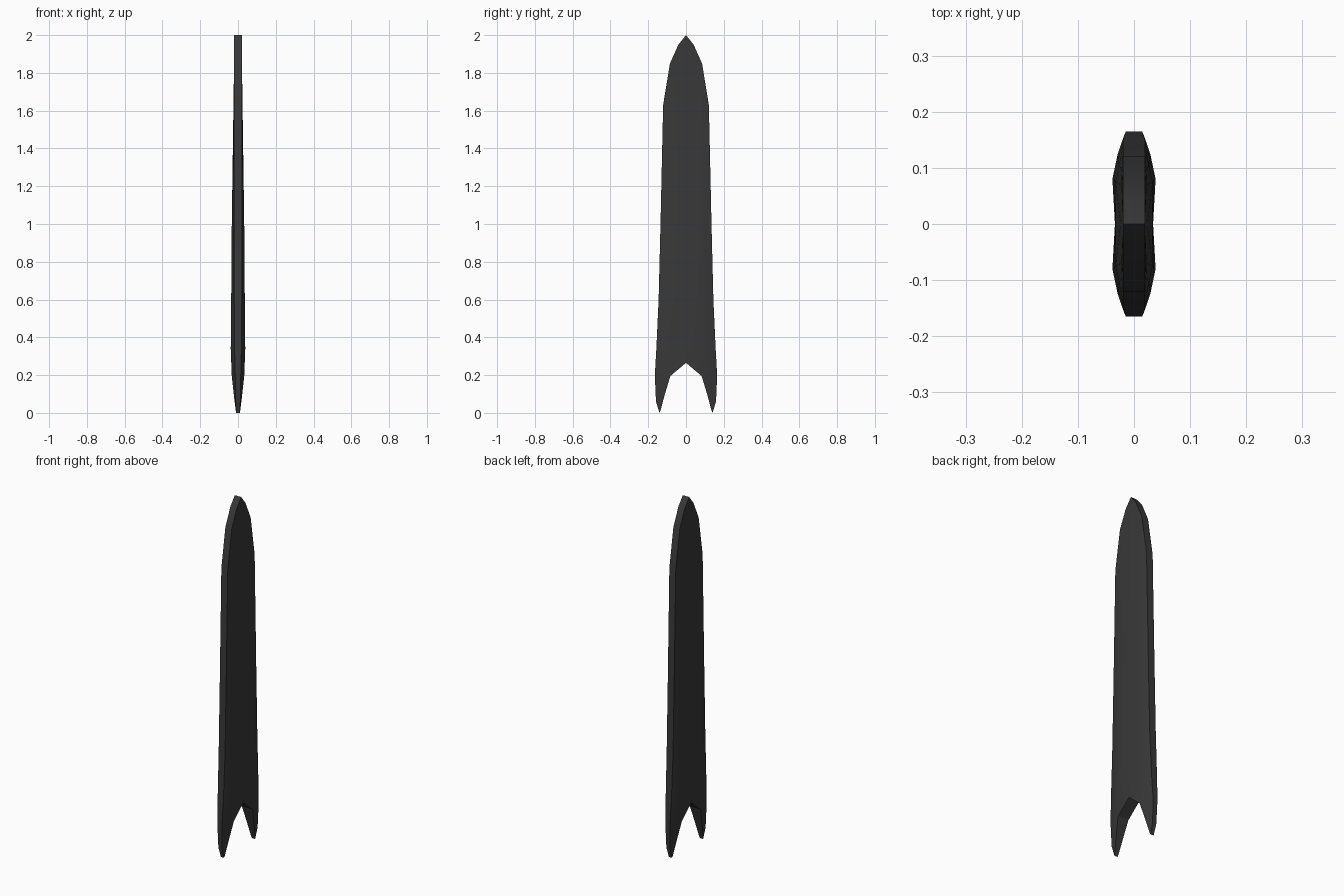
import bpy, bmesh, math

if "Cube" in bpy.data.objects:
    bpy.data.objects.remove(bpy.data.objects["Cube"])

# Half of one broad face: each row runs from the centre line to the outer edge.
# Points are (y, z, half thickness); None means the column is absent.
rows = [
    [(0, 2.0, .02)] * 4,
    [(0, 1.95, .02), (.02, 1.95, .02), (.03, 1.95, .02), (.04, 1.95, .02)],
    [(0, 1.85, .021), (.045, 1.85, .021), (.065, 1.85, .0205), (.085, 1.85, .02)],
    [(0, 1.63, .024), (.07, 1.63, .023), (.095, 1.63, .0215), (.121, 1.63, .02)],
    [(0, 1.0, .033), (.075, 1.0, .033), (.105, 1.0, .027), (.135, 1.0, .02)],
    [(0, .6, .034), (.08, .6, .036), (.115, .6, .029), (.145, .6, .02)],
    [(0, .34, .034), (.08, .34, .0385), (.125, .34, .029), (.157, .34, .018)],
    [(0, .265, .033), (.083, .195, .033), (.13, .2, .026), (.165, .2, .0145)],
    [None, (.113, .095, .022), (.14, .07, .017), (.159, .06, .012)],
    [None, (.135, .012, .012), (.14, 0, .01), (.144, .012, .01)],
]

bm = bmesh.new()
cache = {}


def vert(p, side):
    key = (p, side)
    if key not in cache:
        cache[key] = bm.verts.new((side * p[2], p[0], p[1]))
    return cache[key]


# Broad faces on both sides
edge_use = {}
for a, b in zip(rows, rows[1:]):
    for i in range(3):
        quad = [a[i], b[i], b[i + 1], a[i + 1]]
        if None in quad:
            continue
        quad = list(dict.fromkeys(quad))
        for side in (1, -1):
            bm.faces.new([vert(p, side) for p in quad])
        for p, q in zip(quad, quad[1:] + quad[:1]):
            edge_use.setdefault(frozenset((p, q)), []).append((p, q))

# Rim joining the two broad faces, left open on the mirror plane
for uses in edge_use.values():
    p, q = uses[0]
    if len(uses) == 1 and (p[0] > 0 or q[0] > 0):
        bm.faces.new([vert(p, 1), vert(q, 1), vert(q, -1), vert(p, -1)])

# Mirror to the other half
bmesh.ops.mirror(bm, geom=bm.verts[:] + bm.edges[:] + bm.faces[:],
                 axis='Y', merge_dist=0.0005)
bmesh.ops.remove_doubles(bm, verts=bm.verts[:], dist=0.0005)
bmesh.ops.recalc_face_normals(bm, faces=bm.faces[:])

mesh = bpy.data.meshes.new("forked_blade")
bm.to_mesh(mesh)
bm.free()
blade = bpy.data.objects.new("forked_blade", mesh)
bpy.context.collection.objects.link(blade)

# Dark finish
mat = bpy.data.materials.new("dark_grey")
mat.diffuse_color = (.04, .04, .04, 1)
mat.use_nodes = True
mat.node_tree.nodes["Principled BSDF"].inputs["Base Color"].default_value = mat.diffuse_color
mesh.materials.append(mat)

bpy.context.view_layer.objects.active = blade
blade.select_set(True)
bpy.ops.object.shade_smooth_by_angle(angle=math.radians(30))
